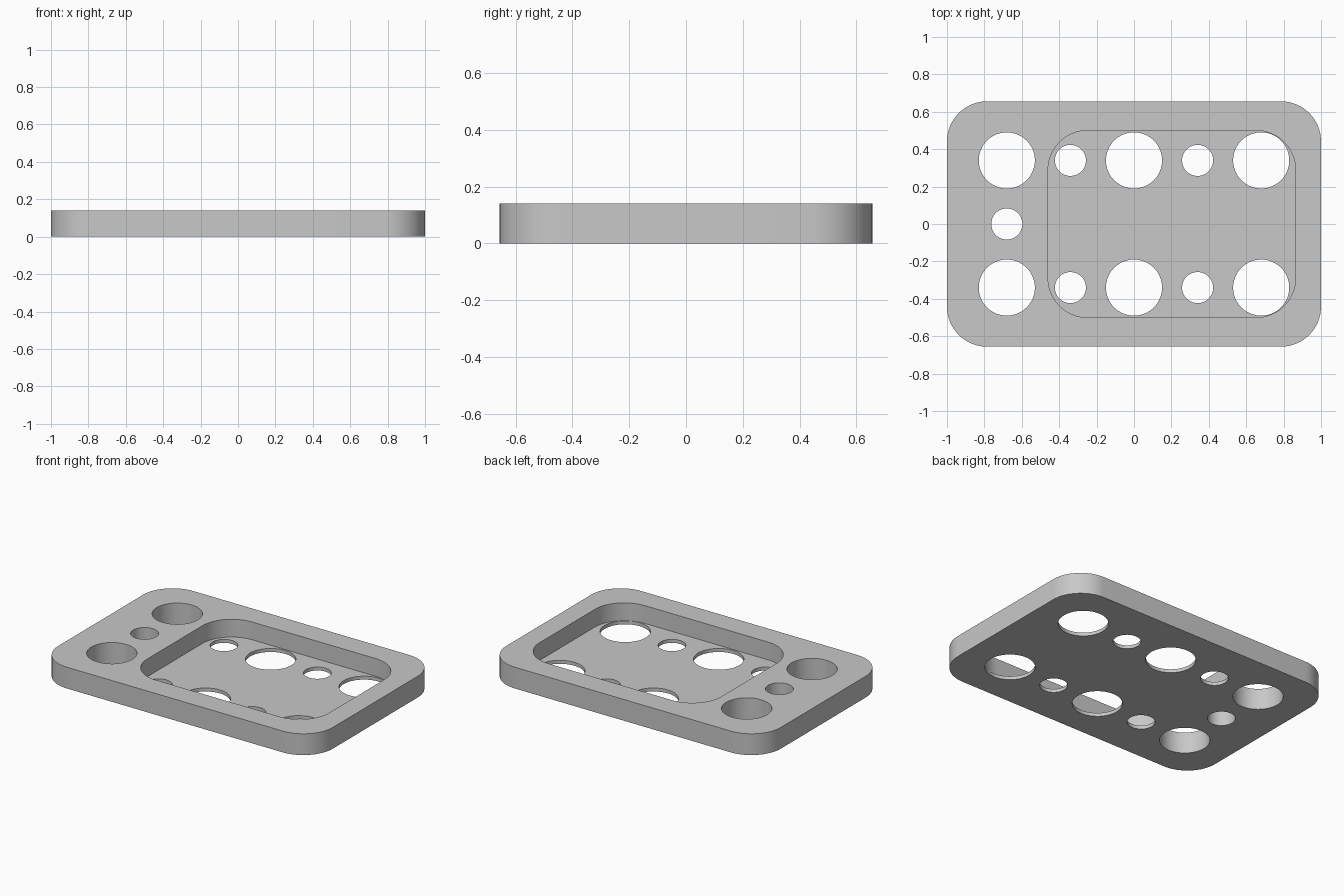
import bpy
import bmesh
from math import cos, sin, pi, radians

if "Cube" in bpy.data.objects:
    bpy.data.objects.remove(bpy.data.objects["Cube"], do_unlink=True)

HEIGHT = 0.14
FLOOR = 0.023
PITCH = 0.34

grey = bpy.data.materials.new("light grey")
grey.use_nodes = True
grey.diffuse_color = (0.58, 0.58, 0.58, 1)
grey.node_tree.nodes["Principled BSDF"].inputs["Base Color"].default_value = grey.diffuse_color


def rounded_outline(x0, x1, y0, y1, r, steps=16):
    """Counter-clockwise rectangle outline with rounded corners."""
    centres = [(x1 - r, y1 - r), (x0 + r, y1 - r), (x0 + r, y0 + r), (x1 - r, y0 + r)]
    points = []
    for i, (cx, cy) in enumerate(centres):
        for s in range(steps + 1):
            a = (i + s / steps) * pi / 2
            points.append((cx + r * cos(a), cy + r * sin(a)))
    return points


def circle_outline(cx, cy, r, steps=64):
    return [(cx + r * cos(2 * pi * s / steps), cy + r * sin(2 * pi * s / steps))
            for s in range(steps)]


def prism(name, outline, z0, z1):
    """Solid made by extruding an outline from z0 to z1."""
    bm = bmesh.new()
    base = bm.faces.new([bm.verts.new((x, y, z0)) for x, y in outline])
    ext = bmesh.ops.extrude_face_region(bm, geom=[base])
    top = [v for v in ext["geom"] if isinstance(v, bmesh.types.BMVert)]
    bmesh.ops.translate(bm, verts=top, vec=(0, 0, z1 - z0))
    bmesh.ops.recalc_face_normals(bm, faces=bm.faces[:])
    mesh = bpy.data.meshes.new(name)
    bm.to_mesh(mesh)
    bm.free()
    mesh.materials.append(grey)
    obj = bpy.data.objects.new(name, mesh)
    bpy.context.collection.objects.link(obj)
    return obj


def cut(target, cutter):
    """Subtract the cutter, bake the result and remove the cutter."""
    bpy.context.view_layer.objects.active = target
    mod = target.modifiers.new("cut", "BOOLEAN")
    mod.operation = "DIFFERENCE"
    mod.solver = "EXACT"
    mod.object = cutter
    bpy.ops.object.modifier_apply(modifier=mod.name)
    bpy.data.objects.remove(cutter, do_unlink=True)


# Plate with rounded corners
plate = prism("plate", rounded_outline(-1, 1, -0.656, 0.656, 0.215), 0, HEIGHT)

# Shallow-floored pocket, offset to one end
cut(plate, prism("pocket_cutter", rounded_outline(-0.46, 0.864, -0.5, 0.5, 0.213),
                 FLOOR, HEIGHT + 0.1))

# Two rows of alternating large and small holes, plus a small one at the end
holes = [(column * PITCH, side * PITCH, 0.083 if column % 2 else 0.15)
         for side in (-1, 1) for column in range(-2, 3)]
holes.append((-2 * PITCH, 0, 0.083))
for x, y, r in holes:
    # Holes inside the pocket only pass through its thin floor
    top = HEIGHT + 0.1 if x < -0.5 else HEIGHT / 2
    cut(plate, prism("hole_cutter", circle_outline(x, y, r), -0.1, top))

# Smooth walls with crisp rims
bpy.ops.object.select_all(action="DESELECT")
plate.select_set(True)
bpy.context.view_layer.objects.active = plate
bpy.ops.object.shade_smooth_by_angle(angle=radians(30))
